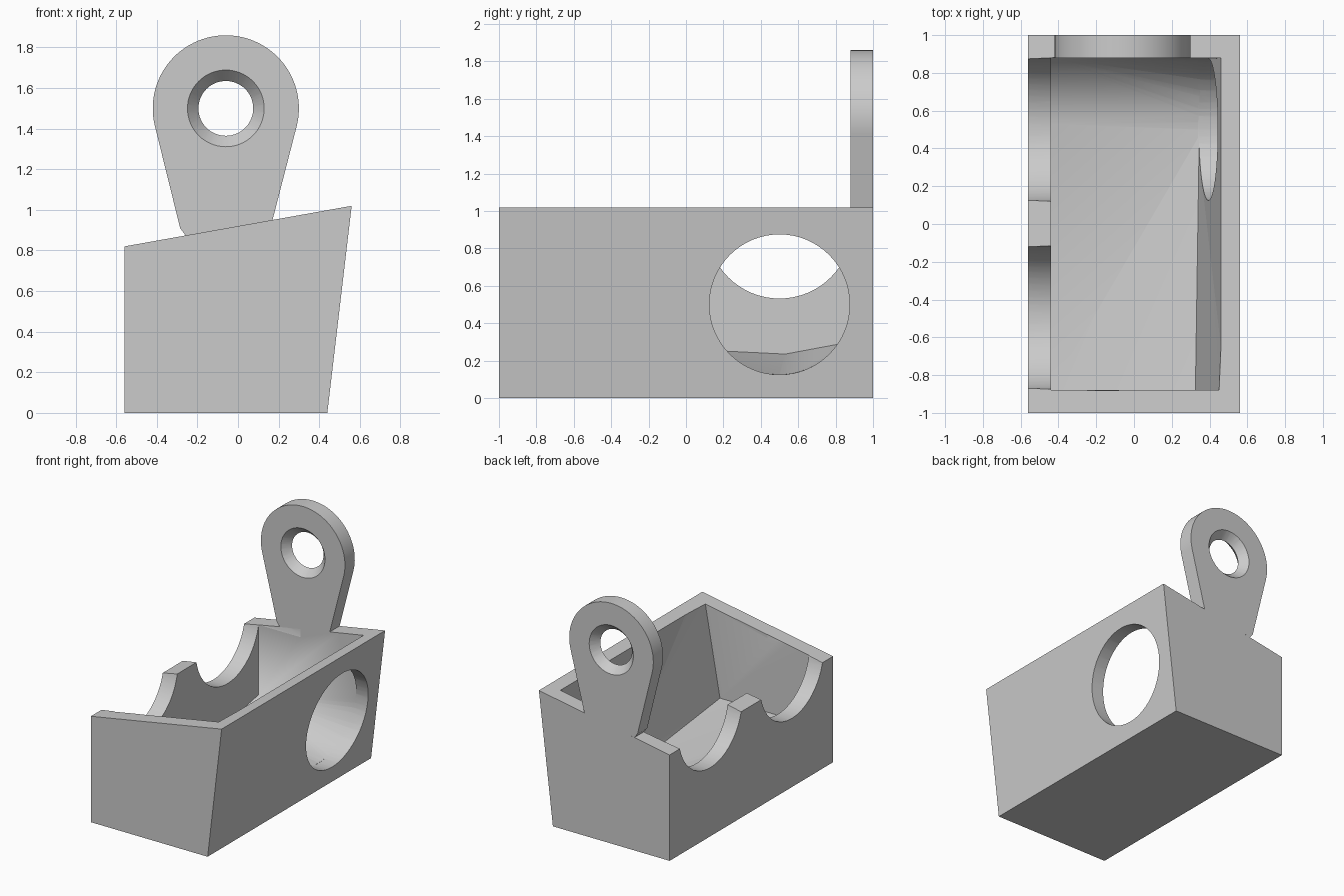
import bpy, bmesh
from math import sin, cos, pi, radians

old = bpy.data.objects.get("Cube")
if old:
    bpy.data.objects.remove(old, do_unlink=True)

grey = bpy.data.materials.new("plain grey")
grey.use_nodes = True
grey.diffuse_color = (0.6, 0.6, 0.6, 1)
grey.node_tree.nodes["Principled BSDF"].inputs["Base Color"].default_value = (0.6, 0.6, 0.6, 1)

SEG = 64


def make(name, bm):
    bmesh.ops.recalc_face_normals(bm, faces=bm.faces)
    mesh = bpy.data.meshes.new(name)
    bm.to_mesh(mesh)
    bm.free()
    mesh.materials.append(grey)
    obj = bpy.data.objects.new(name, mesh)
    bpy.context.collection.objects.link(obj)
    return obj


def prism(name, profile, y0, y1):
    """Extrude an x-z profile along y."""
    bm = bmesh.new()
    face = bm.faces.new([bm.verts.new((x, y0, z)) for x, z in profile])
    ext = bmesh.ops.extrude_face_region(bm, geom=[face])["geom"]
    bmesh.ops.translate(bm, vec=(0, y1 - y0, 0),
                        verts=[v for v in ext if isinstance(v, bmesh.types.BMVert)])
    return make(name, bm)


def hull(name, points):
    bm = bmesh.new()
    for p in points:
        bm.verts.new(p)
    out = bmesh.ops.convex_hull(bm, input=bm.verts)
    loose = [g for g in out["geom_interior"] + out["geom_unused"] if isinstance(g, bmesh.types.BMVert)]
    bmesh.ops.delete(bm, geom=list(set(loose)), context="VERTS")
    return make(name, bm)


def circle(r):
    return [(r * cos(2 * pi * i / SEG), r * sin(2 * pi * i / SEG)) for i in range(SEG)]


def cut(obj, cutter):
    mod = obj.modifiers.new("cut", "BOOLEAN")
    mod.operation = "DIFFERENCE"
    mod.solver = "EXACT"
    mod.object = cutter
    bpy.context.view_layer.objects.active = obj
    bpy.ops.object.modifier_apply(modifier=mod.name)
    bpy.data.objects.remove(cutter, do_unlink=True)


def inner_wall(z):
    return 0.327 + 0.133 * z


# Leaning block with a sloped top
body = prism("box_body", [(-0.56, 0), (0.44, 0), (0.56, 1.02), (-0.56, 0.82)], -1, 1)

# Cavity whose floor funnels down to the side hole
ring = [(0.5 + a, 0.5 + b) for a, b in circle(0.375)]
top = [(x, y, 1.2) for x in (-0.44, inner_wall(1.2)) for y in (-0.88, 0.88)]
floor = [(-0.44, -0.88, 0.305), (0.325, -0.88, 0.305), (-0.44, 0.88, 0.3), (-0.44, 0.53, 0.235)]
cut(body, hull("cavity", top + floor + [(inner_wall(z), y, z) for y, z in ring]))

# Round hole through the +x wall
cut(body, hull("side_hole", [(inner_wall(z) - 0.004, y, z) for y, z in ring]
               + [(0.7, y, z) for y, z in ring]))

# Two round notches in the low wall
for yc in (-0.495, 0.5):
    cut(body, hull("notch", [(x, yc + a, 0.92 + b) for x in (-0.7, -0.08) for a, b in circle(0.388)]))

# Hanging tab standing on the back wall
CX, CZ, R = -0.06, 1.5, 0.36
arc = []
for i in range(SEG + 1):
    t = radians(-14 + 208 * i / SEG)
    arc.append((CX + R * cos(t), CZ + R * sin(t)))
tab = prism("hanging_tab", arc + [(-0.285, 0.91), (-0.258, 0.874), (0.17, 0.95)], 0.88, 1)

# Hole countersunk from both faces
for y_wide in (0.87, 1.01):
    y_narrow = 0.94
    wide = [(CX + a, y_wide, CZ + b) for a, b in circle(0.198)]
    narrow = [(CX + a, y_narrow, CZ + b) for a, b in circle(0.135)]
    beyond = 0.02 if y_wide < y_narrow else -0.02
    tip = [(CX + a, y_narrow + beyond, CZ + b) for a, b in circle(0.117)]
    cut(tab, hull("countersink", wide + narrow + tip))

# Smooth curved surfaces, keep hard edges
for obj in (body, tab):
    bpy.ops.object.select_all(action="DESELECT")
    obj.select_set(True)
    bpy.context.view_layer.objects.active = obj
    bpy.ops.object.shade_smooth_by_angle(angle=radians(12))
